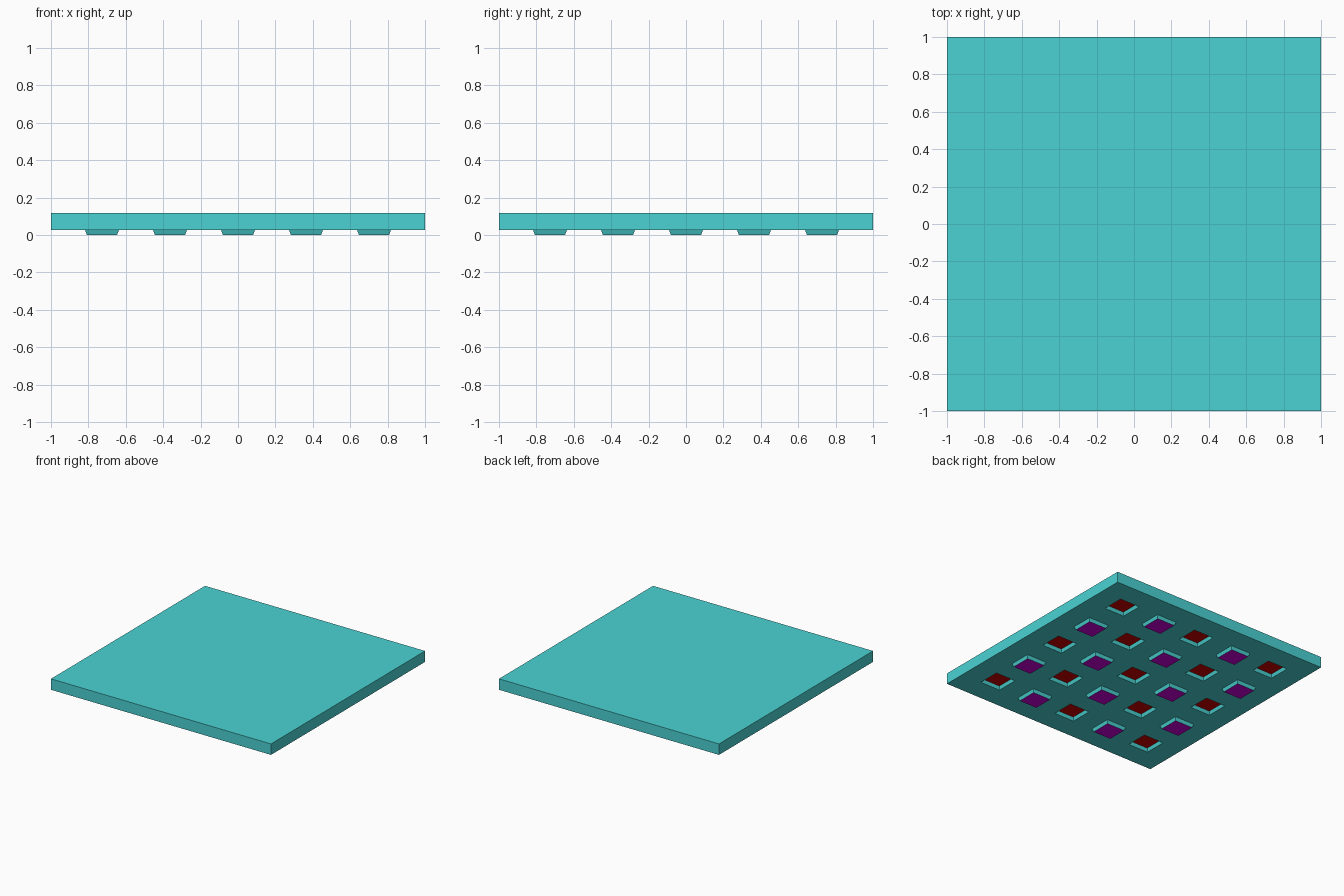
import bpy, bmesh, math

if "Cube" in bpy.data.objects:
    bpy.data.objects.remove(bpy.data.objects["Cube"])

N = 11                  # cells per side; every second cell carries a stud or pocket
CELL = 2.0 / N
THICK = 0.09            # slab thickness
DEPTH = 0.027           # stud height and pocket depth
INSET = 0.014           # draft of the sloping walls


def material(name, rgb):
    m = bpy.data.materials.new(name)
    m.diffuse_color = (*rgb, 1.0)
    m.use_nodes = True
    m.node_tree.nodes["Principled BSDF"].inputs["Base Color"].default_value = m.diffuse_color
    return m


mesh = bpy.data.meshes.new("studded_tile")
tile = bpy.data.objects.new("studded_tile", mesh)
bpy.context.collection.objects.link(tile)
for m in (material("teal", (0.07, 0.65, 0.65)),
          material("dark_red", (0.6, 0.0, 0.0)),
          material("purple", (0.6, 0.0, 0.7))):
    mesh.materials.append(m)

# Underside grid, extruded upwards into a slab
bm = bmesh.new()
bmesh.ops.create_grid(bm, x_segments=N, y_segments=N, size=1.0)
bottom = list(bm.faces)
bmesh.ops.translate(bm, verts=bm.verts, vec=(0, 0, DEPTH))
new = bmesh.ops.extrude_face_region(bm, geom=bottom, use_keep_orig=True)["geom"]
bmesh.ops.translate(bm, verts=[g for g in new if isinstance(g, bmesh.types.BMVert)],
                    vec=(0, 0, THICK))
bmesh.ops.recalc_face_normals(bm, faces=bm.faces)

# Choose cells in a checkerboard: pockets at the corners, studs between them
pockets, studs = [], []
for f in bm.faces:
    c = f.calc_center_median()
    if f.normal.z > -0.5:
        continue
    i = round((c.x + 1) / CELL - 0.5)
    j = round((c.y + 1) / CELL - 0.5)
    if i % 2 and j % 2:
        (pockets if (i // 2 + j // 2) % 2 == 0 else studs).append(f)

# Tapered pockets go in, tapered studs stand out
for faces, depth, slot in ((pockets, -DEPTH, 1), (studs, DEPTH, 2)):
    bmesh.ops.inset_individual(bm, faces=faces, thickness=INSET, depth=depth)
    for f in faces:
        f.material_index = slot

# Merge the flat top into one face
top = [f for f in bm.faces if f.normal.z > 0.9 and f.calc_center_median().z > THICK]
bmesh.ops.dissolve_faces(bm, faces=top)

bm.to_mesh(mesh)
bm.free()
